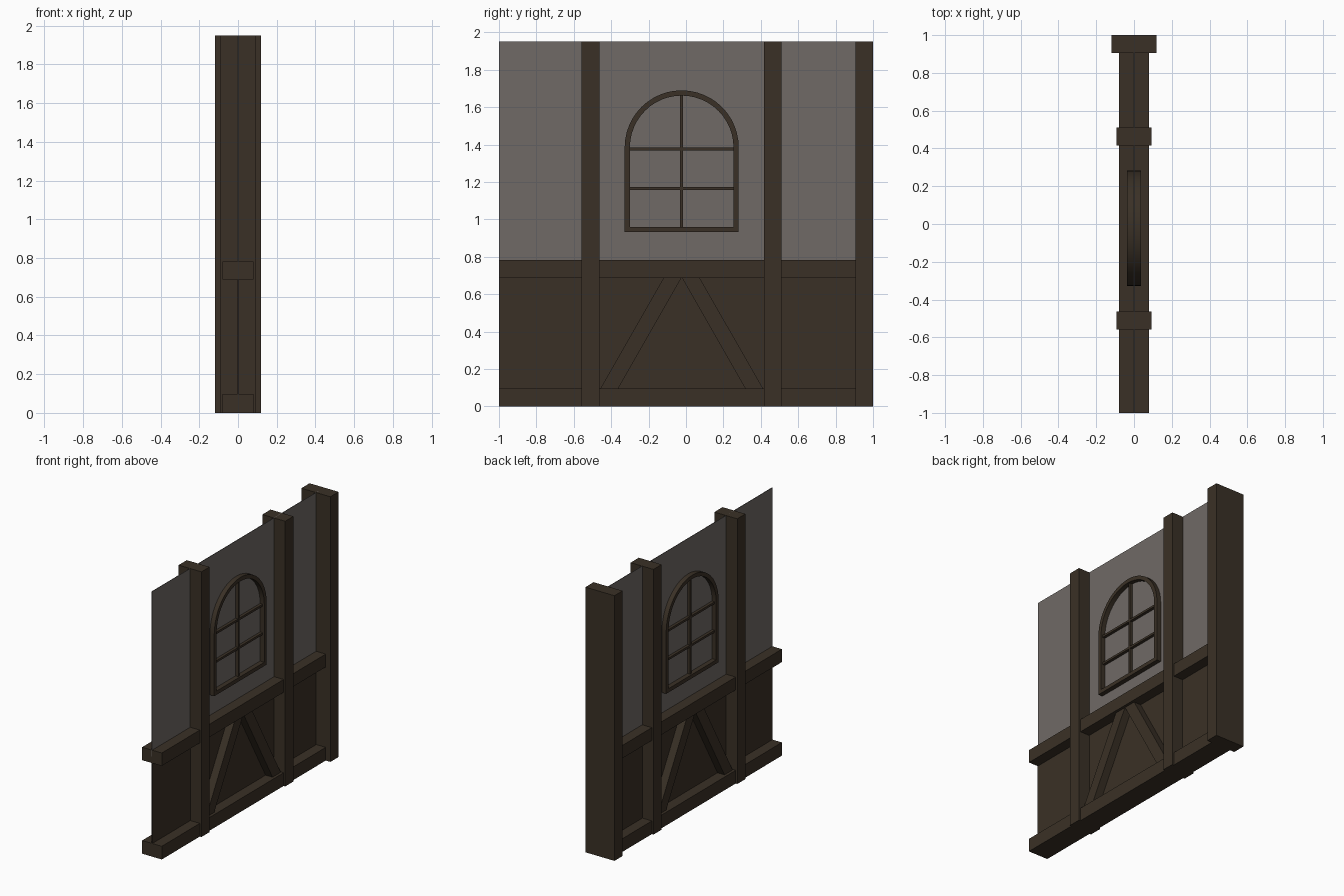
import bpy, bmesh, math

if "Cube" in bpy.data.objects:
    bpy.data.objects.remove(bpy.data.objects["Cube"])


def material(name, rgb):
    m = bpy.data.materials.new(name)
    m.diffuse_color = (*rgb, 1)
    m.use_nodes = True
    m.node_tree.nodes["Principled BSDF"].inputs["Base Color"].default_value = m.diffuse_color
    return m


wood = material("dark_wood", (0.042, 0.030, 0.019))
plaster = material("grey_plaster", (0.160, 0.142, 0.132))


def finish(name, bm, mat):
    bmesh.ops.recalc_face_normals(bm, faces=bm.faces)
    me = bpy.data.meshes.new(name)
    bm.to_mesh(me)
    bm.free()
    me.materials.append(mat)
    ob = bpy.data.objects.new(name, me)
    bpy.context.collection.objects.link(ob)
    return ob


def prism(name, outline, half, mat):
    """Extrude a y-z outline to +-half along x."""
    bm = bmesh.new()
    front = [bm.verts.new((half, y, z)) for y, z in outline]
    back = [bm.verts.new((-half, y, z)) for y, z in outline]
    bm.faces.new(front)
    bm.faces.new(back[::-1])
    n = len(outline)
    for i in range(n):
        j = (i + 1) % n
        bm.faces.new((front[i], back[i], back[j], front[j]))
    return finish(name, bm, mat)


def beam(name, y0, y1, z0, z1, half, mat=wood):
    return prism(name, [(y0, z0), (y1, z0), (y1, z1), (y0, z1)], half, mat)


TOP = 1.95
MID = -0.023  # centre line of the window bay

# Posts
beam("left_post", -0.558, -0.463, 0, TOP, 0.093)
beam("right_post", 0.416, 0.511, 0, TOP, 0.093)
beam("end_post", 0.905, 1.0, 0, TOP, 0.118)

# Rails
beam("bottom_rail", -1, 0.99, 0, 0.097, 0.08)
beam("middle_rail", -1, 0.99, 0.688, 0.783, 0.08)

# Thin wall panels
beam("plaster_panel", -1, 0.95, 0.735, TOP, 0.002, plaster)
beam("wood_panel", -1, 0.95, 0.05, 0.735, 0.003)

# Diagonal braces, mirrored about the bay centre
for side, name in ((-1, "left_brace"), (1, "right_brace")):
    prism(name, [(MID + side * d, z) for d, z in
                 ((0.438, 0.09), (0.343, 0.09), (0.0, 0.69), (0.095, 0.69))],
          0.06, wood)

# Arched window frame
SPRING, SILL, RADIUS, BAR = 1.385, 0.932, 0.305, 0.028


def arch(r, sill):
    pts = [(MID - r, sill), (MID + r, sill)]
    steps = 24
    for i in range(steps + 1):
        a = math.pi * i / steps
        pts.append((MID + r * math.cos(a), SPRING + r * math.sin(a)))
    return pts


bm = bmesh.new()
loops = [[bm.verts.new((x, y, z)) for y, z in arch(r, s)]
         for r, s, x in ((RADIUS, SILL, 0.036), (RADIUS, SILL, -0.036),
                         (RADIUS - BAR, SILL + BAR, -0.036),
                         (RADIUS - BAR, SILL + BAR, 0.036))]
n = len(loops[0])
for k in range(4):
    a, b = loops[k], loops[(k + 1) % 4]
    for i in range(n):
        j = (i + 1) % n
        bm.faces.new((a[i], a[j], b[j], b[i]))
frame = finish("window_frame", bm, wood)
bpy.context.view_layer.objects.active = frame
frame.select_set(True)
bpy.ops.object.shade_smooth_by_angle(angle=math.radians(30))

# Glazing bars
inner = RADIUS - BAR / 2
beam("vertical_glazing_bar", MID - 0.008, MID + 0.008, SILL + 0.015, SPRING + inner, 0.024)
for z, name in ((1.166, "lower_glazing_bar"), (1.376, "upper_glazing_bar")):
    beam(name, MID - inner, MID + inner, z - 0.008, z + 0.008, 0.023)
